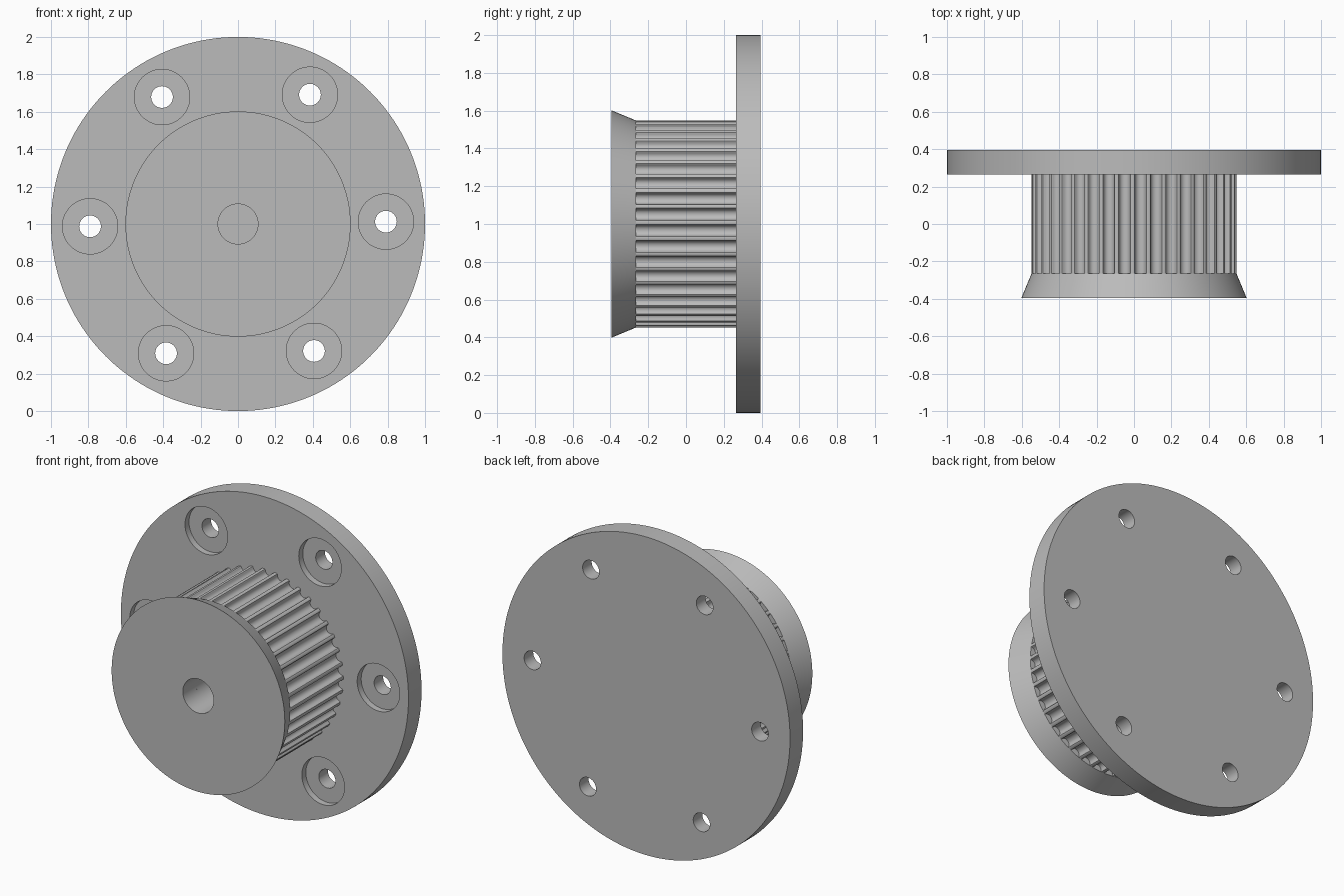
import bpy, bmesh, math

cube = bpy.data.objects.get("Cube")
if cube:
    bpy.data.objects.remove(cube, do_unlink=True)

# Single grey material
grey = bpy.data.materials.new("plain grey")
grey.use_nodes = True
COLOR = (0.5, 0.5, 0.5, 1)
grey.diffuse_color = COLOR
grey.node_tree.nodes["Principled BSDF"].inputs["Base Color"].default_value = COLOR

Z = 1.0                       # height of the shaft axis
TURN = math.radians(0.9)      # slight turn of the whole part about its axis
FRONT, RIM, FACE, BACK = -0.395, -0.265, 0.265, 0.395
R_TOOTH, R_RIM, R_BORE = 0.548, 0.602, 0.107
TEETH = 40


def finish(name, bm):
    bmesh.ops.recalc_face_normals(bm, faces=bm.faces)
    mesh = bpy.data.meshes.new(name)
    bm.to_mesh(mesh)
    bm.free()
    mesh.materials.append(grey)
    ob = bpy.data.objects.new(name, mesh)
    bpy.context.collection.objects.link(ob)
    return ob


def lathe(name, profile, closed=False, cx=0.0, cz=Z, n=128):
    """Spin (radius, y) points about a y-parallel axis; open profiles get end caps."""
    bm = bmesh.new()
    rings = [[bm.verts.new((cx + r * math.cos(math.tau * i / n), y,
                            cz + r * math.sin(math.tau * i / n)))
              for i in range(n)] for r, y in profile]
    pairs = list(zip(rings, rings[1:]))
    if closed:
        pairs.append((rings[-1], rings[0]))
    else:
        bm.faces.new(rings[0])
        bm.faces.new(rings[-1])
    for a, b in pairs:
        for i in range(n):
            j = (i + 1) % n
            bm.faces.new((a[i], a[j], b[j], b[i]))
    return finish(name, bm)


def cut(target, cutter):
    cutter.hide_render = True
    mod = target.modifiers.new("cut", 'BOOLEAN')
    mod.operation, mod.solver, mod.object = 'DIFFERENCE', 'EXACT', cutter
    bpy.context.view_layer.objects.active = target
    bpy.ops.object.modifier_apply(modifier=mod.name)
    bpy.data.objects.remove(cutter, do_unlink=True)


# Mounting plate with six counterbored screw holes
plate = lathe("mounting_plate", [(1.0, FACE), (1.0, BACK)], n=160)
for k in range(6):
    a = TURN + k * math.pi / 3
    hole = [(0.148, FACE - 0.05), (0.148, FACE + 0.04),
            (0.058, FACE + 0.04), (0.058, BACK + 0.05)]
    cut(plate, lathe("hole_cutter", hole, cx=0.791 * math.cos(a),
                     cz=Z + 0.791 * math.sin(a), n=48))

# Toothed belt drum: half groove section as (half width, depth), mirrored per groove
half = [(0.0372, 0.0), (0.0323, 0.0016), (0.0298, 0.0057), (0.0288, 0.0105),
        (0.0273, 0.0151), (0.0251, 0.0195), (0.0225, 0.0237), (0.0179, 0.0280),
        (0.0124, 0.0311), (0.0063, 0.0330)]
groove = [(-w, d) for w, d in half] + [(0.0, 0.0336)] + [(w, d) for w, d in reversed(half)]
r0 = math.sqrt(R_TOOTH ** 2 - half[0][0] ** 2)
bm = bmesh.new()
outline = []
for k in range(TEETH):
    a = TURN + (k + 0.5) * math.tau / TEETH
    c, s = math.cos(a), math.sin(a)
    for t, d in groove:
        r = r0 - d
        outline.append(bm.verts.new((r * c - t * s, RIM, Z + r * s + t * c)))
face = bm.faces.new(outline)
moved = bmesh.ops.extrude_face_region(bm, geom=[face], use_keep_orig=True)
bmesh.ops.translate(bm, vec=(0, FACE - RIM, 0),
                    verts=[v for v in moved["geom"] if isinstance(v, bmesh.types.BMVert)])
drum = finish("toothed_drum", bm)
cut(drum, lathe("bore_cutter", [(R_BORE, RIM - 0.1), (R_BORE, FACE + 0.1)], n=64))

# Flared belt retainer with the central bore
retainer = lathe("belt_retainer", [(R_BORE, FRONT), (R_RIM, FRONT),
                                   (R_TOOTH, RIM), (R_BORE, RIM)], closed=True)

# Smooth round walls, keep sharp rims
bpy.ops.object.select_all(action='DESELECT')
for ob in (plate, drum, retainer):
    ob.select_set(True)
bpy.context.view_layer.objects.active = plate
bpy.ops.object.shade_smooth_by_angle(angle=math.radians(25))
